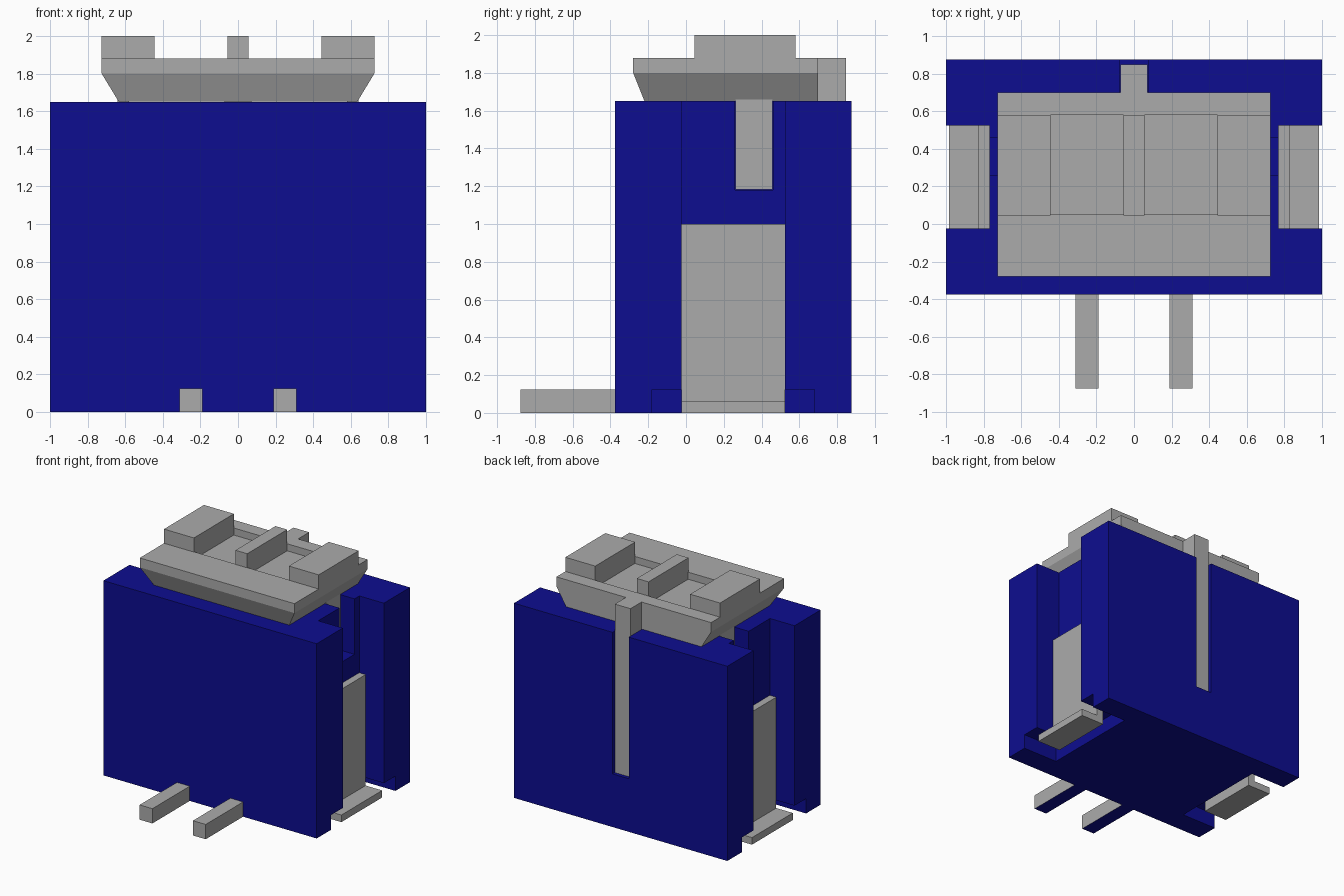
import bpy, bmesh, math

if "Cube" in bpy.data.objects:
    bpy.data.objects.remove(bpy.data.objects["Cube"], do_unlink=True)


def material(name, rgb):
    m = bpy.data.materials.new(name)
    m.use_nodes = True
    m.diffuse_color = (*rgb, 1)
    bsdf = next(n for n in m.node_tree.nodes if n.type == 'BSDF_PRINCIPLED')
    bsdf.inputs["Base Color"].default_value = (*rgb, 1)
    return m


BLUE = material("blue plastic", (0.004, 0.004, 0.28))
GREY = material("grey metal", (0.41, 0.41, 0.41))


def loft(name, rings, mat):
    """Solid through rectangular rings given as (x0, x1, y0, y1, z), bottom to top."""
    bm = bmesh.new()
    loops = [[bm.verts.new(p) for p in ((a, c, z), (b, c, z), (b, d, z), (a, d, z))]
             for a, b, c, d, z in rings]
    bm.faces.new(loops[0][::-1])
    bm.faces.new(loops[-1])
    for lo, hi in zip(loops, loops[1:]):
        for i in range(4):
            j = (i + 1) % 4
            bm.faces.new((lo[i], lo[j], hi[j], hi[i]))
    bmesh.ops.recalc_face_normals(bm, faces=bm.faces[:])
    me = bpy.data.meshes.new(name)
    bm.to_mesh(me)
    bm.free()
    me.materials.append(mat)
    ob = bpy.data.objects.new(name, me)
    bpy.context.collection.objects.link(ob)
    return ob


def box(name, x, y, z, mat):
    return loft(name, [(*x, *y, z[0]), (*x, *y, z[1])], mat)


def side(s, x0, x1):
    return tuple(sorted((s * x0, s * x1)))


def cut(target, x, y, z):
    """Subtract a box from the target and discard the cutter."""
    cutter = box("cutter", x, y, z, target.data.materials[0])
    cutter.hide_render = True
    mod = target.modifiers.new("cut", 'BOOLEAN')
    mod.operation = 'DIFFERENCE'
    mod.solver = 'EXACT'
    mod.object = cutter
    bpy.context.view_layer.objects.active = target
    bpy.ops.object.modifier_apply(modifier=mod.name)
    bpy.data.objects.remove(cutter, do_unlink=True)


# Housing with side channels, foot pockets, upper windows and a rear groove
housing = box("housing", (-1, 1), (-0.375, 0.875), (0, 1.65), BLUE)
for s in (-1, 1):
    cut(housing, side(s, 0.77, 1.1), (-0.025, 0.525), (-0.1, 1.75))
    cut(housing, side(s, 0.67, 1.1), (-0.18, 0.68), (-0.1, 0.125))
    cut(housing, side(s, 0.58, 0.85), (0.26, 0.46), (1.18, 1.75))
cut(housing, (-0.077, 0.077), (0.70, 1.0), (0.45, 1.75))

# Actuator cap, tapered under the front and the sides
cap = loft("actuator_cap", [(-0.635, 0.635, -0.22, 0.70, 1.651),
                            (-0.725, 0.725, -0.28, 0.70, 1.80),
                            (-0.725, 0.725, -0.28, 0.70, 1.88)], GREY)
for s in (-1, 1):
    cut(cap, side(s, 0.055, 0.445), (0.05, 0.58), (1.82, 2.1))

# Raised pads on the cap
for name, x in (("right_pad", (-0.725, -0.445)), ("centre_rib", (-0.055, 0.055)),
                ("left_pad", (0.445, 0.725))):
    box(name, x, (0.045, 0.58), (1.88, 2.0), GREY)

# Rear strip hanging in its groove
box("rear_strip", (-0.073, 0.073), (0.70, 0.848), (0.452, 1.88), GREY)

for s, label in ((-1, "right"), (1, "left")):
    # Tongue behind the upper window
    box(label + "_tongue", side(s, 0.58, 0.64), (0.262, 0.458), (1.182, 1.66), GREY)
    # Bent terminal: upright plate and foot
    box(label + "_terminal_plate", side(s, 0.765, 0.83), (-0.023, 0.523), (0, 1.0), GREY)
    box(label + "_terminal_foot", side(s, 0.83, 0.985), (-0.023, 0.523), (0, 0.06), GREY)
    # Front pin with a blue underside
    pin = box(label + "_front_pin", side(s, 0.19, 0.31), (-0.875, -0.375), (0, 0.125), GREY)
    pin.data.materials.append(BLUE)
    for f in pin.data.polygons:
        if f.normal.z < -0.5:
            f.material_index = 1
